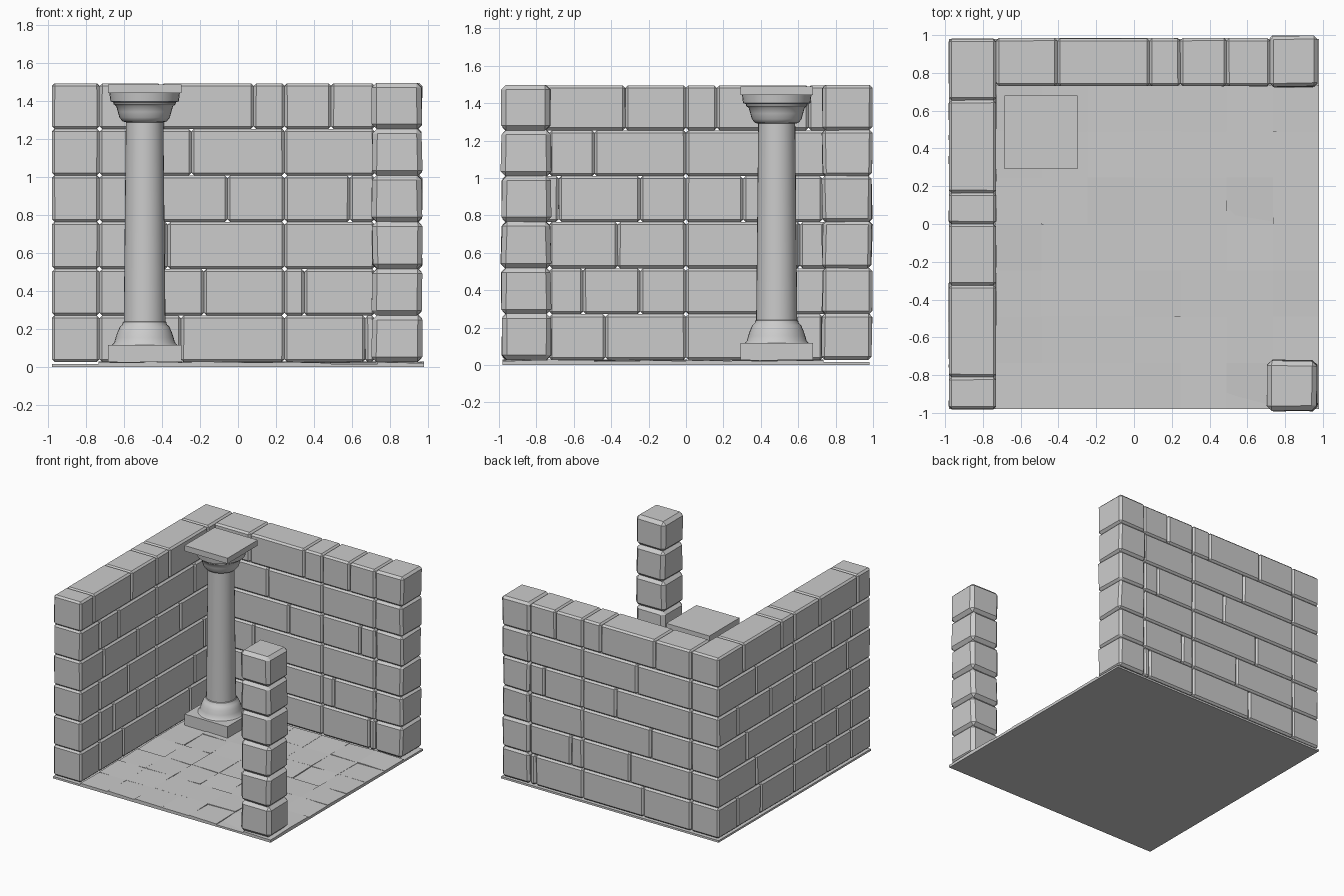
import bpy, bmesh, math, random
from mathutils import Vector

random.seed(4)
if "Cube" in bpy.data.objects:
    bpy.data.objects.remove(bpy.data.objects["Cube"])

stone = bpy.data.materials.new("grey stone")
stone.use_nodes = True
GREY = (0.6, 0.6, 0.6, 1)
stone.diffuse_color = GREY
stone.node_tree.nodes["Principled BSDF"].inputs["Base Color"].default_value = GREY

COURSES = [0.027, 0.272, 0.517, 0.765, 1.01, 1.255, 1.495]
TILE = 0.245
EDGE = 4 * TILE
INNER = 3 * TILE - 0.005


def add_box(bm, lo, hi, jitter=0.0):
    """Box between two corners, optionally hand-hewn."""
    verts = bmesh.ops.create_cube(bm, size=1)["verts"]
    lo, hi = Vector(lo), Vector(hi)
    for v in verts:
        v.co = (lo + hi) / 2 + v.co * (hi - lo)
        v.co.x += random.uniform(-jitter, jitter)
        v.co.y += random.uniform(-jitter, jitter)
    return verts


def finish(bm, name, bevel=0.0, smooth=None):
    mesh = bpy.data.meshes.new(name)
    bmesh.ops.recalc_face_normals(bm, faces=bm.faces)
    bm.to_mesh(mesh)
    bm.free()
    obj = bpy.data.objects.new(name, mesh)
    bpy.context.collection.objects.link(obj)
    mesh.materials.append(stone)
    if bevel:
        mod = obj.modifiers.new("Chamfer", 'BEVEL')
        mod.width = bevel
        mod.segments = 1
        mod.limit_method = 'ANGLE'
    if smooth:
        bpy.ops.object.select_all(action='DESELECT')
        obj.select_set(True)
        bpy.context.view_layer.objects.active = obj
        bpy.ops.object.shade_smooth_by_angle(angle=math.radians(smooth))
    return obj


def build_wall(name, joints, start, end, along_x):
    """Courses of blocks, split at the given joints in each course."""
    bm = bmesh.new()
    for row, cuts in enumerate(joints):
        stops = [start] + cuts + [end]
        z0, z1 = COURSES[row], COURSES[row + 1]
        for a, b in zip(stops, stops[1:]):
            if along_x:
                add_box(bm, (a, INNER, z0), (b, EDGE + 0.004, z1), 0.001)
            else:
                add_box(bm, (-EDGE, a, z0), (-INNER, b, z1), 0.001)
    return finish(bm, name, 0.014)


def build_pier(name, x0, x1, y0, y1, bevel):
    bm = bmesh.new()
    for z0, z1 in zip(COURSES, COURSES[1:]):
        add_box(bm, (x0, y0, z0), (x1, y1, z1 + 0.003), 0.006)
    return finish(bm, name, bevel)


# Walls, courses listed from the bottom up
build_wall("left_wall", [
    [-0.73, -0.43, 0, 0.43, 0.73],
    [-0.73, -0.55, -0.245, 0, 0.49],
    [-0.73, -0.365, 0, 0.61],
    [-0.68, -0.245, 0, 0.305, 0.73],
    [-0.73, -0.49, 0, 0.49],
    [-0.81, -0.325, 0, 0.165, 0.655]], -EDGE, EDGE, False)
build_wall("back_wall", [
    [-0.30, 0.245, 0.67],
    [-0.18, 0.245, 0.35],
    [-0.37, 0.245],
    [-0.055, 0.245, 0.59],
    [-0.245, 0.245],
    [-0.405, 0.082, 0.245, 0.49]], -INNER, 0.72, True)

# Free-standing corner pier and the pier ending the back wall
build_pier("front_pier", 0.707, 0.968, -0.987, -0.722, 0.026)
build_pier("back_pier", 0.72, 0.968, 0.728, 0.994, 0.018)

# Floor slab
bm = bmesh.new()
add_box(bm, (-EDGE, -EDGE, 0), (EDGE, EDGE, 0.016))
finish(bm, "floor_slab")

# Uneven paving tiles
bm = bmesh.new()
for i in range(-3, 4):
    for j in range(-4, 3):
        x, y = i * TILE, j * TILE
        tilt = 0.022 if i == 2 and j in (-4, 0) else 0
        for v in add_box(bm, (x, y, 0.004), (x + TILE, y + TILE, 0.025)):
            if v.co.z > 0.02:
                v.co.z += random.uniform(-0.005, 0.005)
                v.co.z -= tilt * (v.co.y < y + 0.1) * 0.5
finish(bm, "floor_tiles", smooth=30)

# Column
CX, CY = -0.492, 0.485
HALF = 0.194
for name, z0, z1 in (("column_plinth", 0.02, 0.117), ("column_abacus", 1.445, 1.49)):
    bm = bmesh.new()
    add_box(bm, (CX - HALF, CY - HALF, z0), (CX + HALF, CY + HALF, z1))
    finish(bm, name)

# Radius and height of the turned base, shaft and capital
PROFILE = [(0.172, 0.117), (0.160, 0.130), (0.153, 0.155), (0.143, 0.185),
           (0.130, 0.213), (0.117, 0.225), (0.115, 0.237), (0.110, 0.240),
           (0.106, 0.60), (0.099, 1.29), (0.117, 1.295), (0.133, 1.315),
           (0.141, 1.345), (0.150, 1.375), (0.163, 1.385), (0.165, 1.395),
           (0.180, 1.40), (0.186, 1.445)]
bm = bmesh.new()
verts = [bm.verts.new((CX + r, CY, z)) for r, z in PROFILE]
edges = [bm.edges.new(pair) for pair in zip(verts, verts[1:])]
bmesh.ops.spin(bm, geom=verts + edges, cent=(CX, CY, 0), axis=(0, 0, 1),
               angle=math.tau, steps=32, use_merge=True)
bmesh.ops.remove_doubles(bm, verts=bm.verts, dist=0.0005)
finish(bm, "column_shaft", smooth=40)
